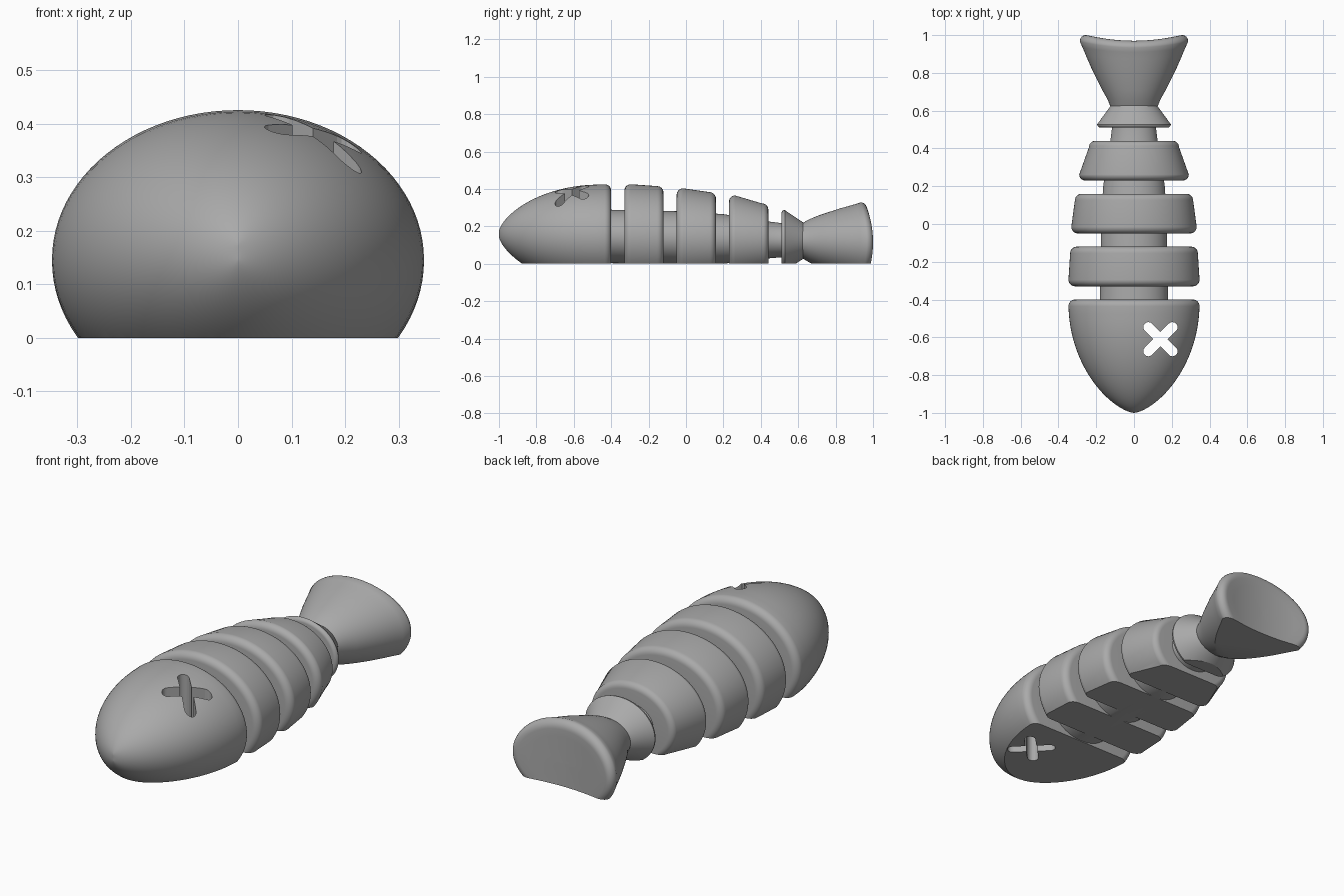
import bpy, bmesh, math

cube = bpy.data.objects.get("Cube")
if cube:
    bpy.data.objects.remove(cube, do_unlink=True)

GREY = (0.4, 0.4, 0.4, 1)
mat = bpy.data.materials.new("plain grey")
mat.use_nodes = True
mat.diffuse_color = GREY
mat.node_tree.nodes["Principled BSDF"].inputs["Base Color"].default_value = GREY

SEG = 96


def axis_height(y):
    """Height of the body's centre line, which drops gently to the tail."""
    return 0.148 - 0.022 * (y + 0.5)


def finish(obj):
    bpy.ops.object.select_all(action="DESELECT")
    obj.select_set(True)
    bpy.context.view_layer.objects.active = obj
    bpy.ops.object.shade_smooth_by_angle(angle=math.radians(32))


def loft(name, sections, bend=None):
    """Skin elliptical sections (y, half width, top) and slice them flat at the ground."""
    bm = bmesh.new()
    rings = []
    for y, w, top in sections:
        c = axis_height(y)
        ring = []
        for i in range(SEG):
            a = math.tau * i / SEG
            x, z = w * math.cos(a), c + (top - c) * math.sin(a)
            ring.append(bm.verts.new((x, bend(x, y) if bend else y, z)))
        rings.append(ring)
    for a, b in zip(rings, rings[1:]):
        for i in range(SEG):
            j = (i + 1) % SEG
            bm.faces.new((a[i], a[j], b[j], b[i]))
    bm.faces.new(rings[0][::-1])
    bm.faces.new(rings[-1])
    cut = bmesh.ops.bisect_plane(bm, geom=bm.verts[:] + bm.edges[:] + bm.faces[:],
                                 plane_co=(0, 0, 0), plane_no=(0, 0, -1), clear_outer=True)
    edges = [e for e in cut["geom_cut"] if isinstance(e, bmesh.types.BMEdge)]
    if edges:
        bmesh.ops.holes_fill(bm, edges=[e for e in bm.edges if e.is_boundary])
    bmesh.ops.recalc_face_normals(bm, faces=bm.faces[:])
    mesh = bpy.data.meshes.new(name)
    bm.to_mesh(mesh)
    bm.free()
    obj = bpy.data.objects.new(name, mesh)
    bpy.context.collection.objects.link(obj)
    mesh.materials.append(mat)
    finish(obj)
    return obj


def rounded(y, w, top, r, back):
    """Sections that round off one end; back=True for the +y end."""
    steps = 7
    out = []
    for i in range(steps + 1):
        a = math.pi / 2 * i / steps
        inset, along = r * (1 - math.sin(a)), r * (1 - math.cos(a))
        out.append((y - along if back else y + along, w - inset, top - inset))
    return out[::-1] if back else out


# Head: blunt bullet shape with a rounded rear edge
head = []
for i in range(33):
    t = (0.01 + 0.94 * i / 32) ** 2
    y = -1 + 0.58 * t
    w = 0.347 * (1 - (1 - t) ** 2) ** 0.66
    head.append((y, w, axis_height(y) + 0.012 * (1 - t) + 0.796 * w))
head += rounded(-0.40, 0.347, 0.425, 0.035, True)
head_obj = loft("head", head)

# Crossed eye: two rounded slots cut right through the head
for side in (-1, 1):
    bm = bmesh.new()
    outline = []
    for end in (0, 1):
        for k in range(9):
            a = math.pi * (end + k / 8) - math.pi / 2
            reach = 0.09 if end == 0 else -0.09
            outline.append(bm.verts.new((reach + 0.027 * math.cos(a), 0.027 * math.sin(a), -0.5)))
    base = bm.faces.new(outline)
    up = bmesh.ops.extrude_face_region(bm, geom=[base])
    bmesh.ops.translate(bm, vec=(0, 0, 1.5), verts=[v for v in up["geom"] if isinstance(v, bmesh.types.BMVert)])
    bmesh.ops.recalc_face_normals(bm, faces=bm.faces[:])
    mesh = bpy.data.meshes.new("eye_cutter")
    bm.to_mesh(mesh)
    bm.free()
    mesh.materials.append(mat)
    cutter = bpy.data.objects.new("eye_cutter", mesh)
    bpy.context.collection.objects.link(cutter)
    cutter.location = (0.14, -0.61, 0)
    cutter.rotation_euler.z = side * math.pi / 4
    cutter.hide_render = True
    mod = head_obj.modifiers.new("eye_slot", "BOOLEAN")
    mod.operation, mod.solver, mod.object = "DIFFERENCE", "EXACT", cutter
    bpy.context.view_layer.objects.active = head_obj
    bpy.ops.object.modifier_apply(modifier=mod.name)
    bpy.data.objects.remove(cutter, do_unlink=True)
finish(head_obj)

# Ribs: front (y, half width, top), back (y, half width, top), edge radius
RIBS = [
    ((-0.33, 0.347, 0.425), (-0.12, 0.338, 0.415), 0.035),
    ((-0.05, 0.332, 0.403), (0.16, 0.313, 0.383), 0.035),
    ((0.23, 0.290, 0.365), (0.44, 0.238, 0.322), 0.032),
    ((0.51, 0.195, 0.287), (0.63, 0.120, 0.218), 0.018),
]
for n, (front, back, r) in enumerate(RIBS, 1):
    end = rounded(*back, r, True) if n < 4 else [back]
    loft(f"rib_{n}", rounded(*front, r, False) + end)

# Spine: tapering core that joins everything
loft("spine", [(-0.45, 0.182, 0.29), (-0.2, 0.176, 0.284), (0.0, 0.176, 0.28),
               (0.2, 0.163, 0.265), (0.36, 0.14, 0.24), (0.44, 0.125, 0.226),
               (0.52, 0.115, 0.216), (0.66, 0.12, 0.215)])


# Tail: flared fin with a hollowed rear face
def tail_bend(x, y):
    hollow = max(0, (y - 0.62) / 0.38) ** 2
    return y - 0.03 * hollow * (1 - (x / 0.25) ** 2)


tail = [(0.62, 0.124, 0.216), (0.66, 0.14, 0.238), (0.71, 0.168, 0.258), (0.77, 0.198, 0.277),
        (0.83, 0.227, 0.295), (0.89, 0.254, 0.31), (0.93, 0.272, 0.32)]
tail += rounded(1.0, 0.287, 0.328, 0.042, True)
# Shrinking rings carry the curve across the rear face
y, w, top = tail[-1]
for k in (0.8, 0.6, 0.4, 0.2, 0.02):
    tail.append((y, w * k, axis_height(y) + (top - axis_height(y)) * k))
loft("tail_fin", tail, tail_bend)
